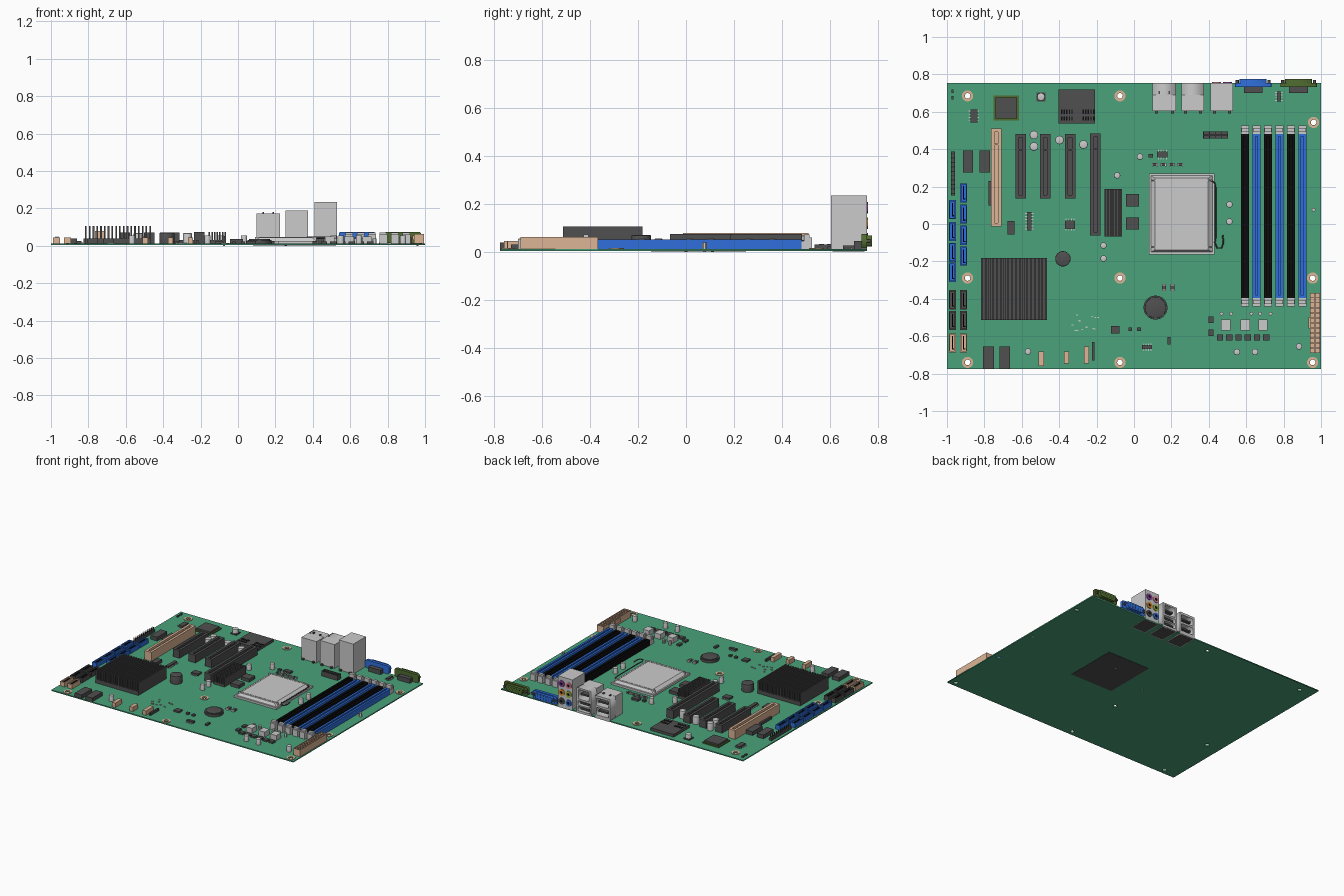
import bpy, bmesh, random
from math import pi, cos, sin
from mathutils import Matrix, Vector

if "Cube" in bpy.data.objects:
    bpy.data.objects.remove(bpy.data.objects["Cube"])

T = 0.012  # top surface of the board
COL = dict(green=(.07, .36, .2), dark=(.08, .08, .08), black=(.004, .004, .004), blue=(.03, .16, .72),
           tan=(.72, .46, .3), olive=(.08, .15, .03), lime=(.35, .5, .05), purple=(.3, .06, .4),
           orange=(.8, .3, .03), pink=(.8, .25, .35))
MAT = {}
for k, c in COL.items():
    MAT[k] = bpy.data.materials.new(k)
    MAT[k].diffuse_color = (*c, 1)


def finish(name, data, mat):
    ob = bpy.data.objects.new(name, data)
    bpy.context.collection.objects.link(ob)
    if mat:
        data.materials.append(MAT[mat])
    bpy.ops.object.select_all(action='DESELECT')
    ob.select_set(True)
    bpy.context.view_layer.objects.active = ob
    return ob


def boxes(name, items, mat=None):
    """One object from (x0, x1, y0, y1, z0, z1) boxes."""
    bm = bmesh.new()
    for x0, x1, y0, y1, z0, z1 in items:
        m = Matrix.Translation(((x0+x1)/2, (y0+y1)/2, (z0+z1)/2)) @ Matrix.Diagonal((x1-x0, y1-y0, z1-z0, 1))
        bmesh.ops.create_cube(bm, size=1, matrix=m)
    me = bpy.data.meshes.new(name)
    bm.to_mesh(me)
    return finish(name, me, mat)


def blocks(name, items, h, mat=None):
    """Boxes of equal height from (centre x, centre y, width, depth)."""
    return boxes(name, [(x-w/2, x+w/2, y-d/2, y+d/2, T, h) for x, y, w, d in items], mat)


def cyls(name, pts, r, z0, z1, mat=None, seg=20, bevel=0):
    bm = bmesh.new()
    for x, y in pts:
        bmesh.ops.create_cone(bm, cap_ends=True, segments=seg, radius1=r, radius2=r, depth=z1-z0,
                              matrix=Matrix.Translation((x, y, (z0+z1)/2)))
    if bevel:
        top = [e for e in bm.edges if all(v.co.z > z1-1e-5 for v in e.verts)]
        bmesh.ops.bevel(bm, geom=top, offset=bevel, segments=2, affect='EDGES', profile=.5)
    me = bpy.data.meshes.new(name)
    bm.to_mesh(me)
    ob = finish(name, me, mat)
    bpy.ops.object.shade_smooth_by_angle()
    return ob


def circle(x, y, r, n=20):
    return [(x+r*cos(2*pi*i/n), y+r*sin(2*pi*i/n)) for i in range(n)]


def rect(x0, x1, y0, y1):
    return [(x0, y0), (x1, y0), (x1, y1), (x0, y1)]


def plate(name, loops, a, b, mat=None, upright=False):
    """Filled outlines (inner loops are holes) between z=a..b, or y=a..b when upright."""
    cu = bpy.data.curves.new(name, 'CURVE')
    cu.dimensions, cu.fill_mode, cu.extrude = '2D', 'BOTH', (b-a)/2
    for loop in loops:
        s = cu.splines.new('POLY')
        s.points.add(len(loop)-1)
        s.use_cyclic_u = True
        for p, (x, y) in zip(s.points, loop):
            p.co = (x, y, 0, 1)
    ob = finish(name, cu, mat)
    ob.location = (0, (a+b)/2, 0) if upright else (0, 0, (a+b)/2)
    ob.rotation_euler.x = pi/2 if upright else 0
    bpy.ops.object.convert(target='MESH')
    return ob


def tray(x0, x1, y0, y1, h, wall, floor):
    """Open-topped socket: floor and four walls."""
    return [(x0, x1, y0, y1, T, floor), (x0, x0+wall, y0, y1, floor, h), (x1-wall, x1, y0, y1, floor, h),
            (x0+wall, x1-wall, y0, y0+wall, floor, h), (x0+wall, x1-wall, y1-wall, y1, floor, h)]


def cells(name, x0, x1, y0, y1, h, nx, ny, mat, t=.004):
    """Power connector: grid of open cells."""
    b = tray(x0, x1, y0, y1, h, t, .025)
    b += [(x-t/2, x+t/2, y0, y1, .025, h-.001) for x in (x0+(x1-x0)*i/nx for i in range(1, nx))]
    b += [(x0, x1, y-t/2, y+t/2, .025, h-.002) for y in (y0+(y1-y0)*i/ny for i in range(1, ny))]
    return boxes(name, b, mat)


def chip(name, x, y, w, d, n, h=.026):
    """Chip body with legs on both long sides."""
    blocks(name, [(x, y, w, d)], h, 'dark')
    legs = []
    for i in range(n):
        for s in (-1, 1):
            t = (i+.5)/n-.5
            legs.append((x+s*(w/2+.004), y+t*d, .012, .005) if d > w else (x+t*w, y+s*(d/2+.004), .005, .012))
    blocks(name+"_legs", legs, .018)


def fins(name, x0, x1, y0, y1, base, h, n, t):
    p = (x1-x0-t)/(n-1)
    boxes(name, [(x0, x1, y0, y1, T, base)] +
          [(x0+i*p, x0+i*p+t, y0, y1, base, h) for i in range(n)], 'dark')


# Board with mounting holes and their rings
holes = [(x, y) for x in (-.89, -.075, .955) for y in (-.74, -.289)] + [(-.89, .685), (-.075, .685), (.96, .543)]
plate("circuit_board", [rect(-1, 1, -.775, .754)] + [circle(x, y, .015) for x, y in holes], .004, T, 'green')
plate("mounting_rings", [circle(x, y, r) for x, y in holes for r in (.03, .0155)], T, .016, 'tan')

# Memory slots with end clips
for i in range(6):
    x = .594+.0612*i
    boxes(f"memory_slot_{i}", tray(x-.021, x+.021, -.395, .482, .052, .015, .034), 'blue' if i % 2 else 'black')
    clip = []
    for s in (-1, 1):
        ya, yb = .043+s*.438, .043+s*.483
        y0, y1 = min(ya, yb), max(ya, yb)
        clip += [(x-.021, x+.021, y0, y1, T, .045), (x-.02, x+.02, y0+.012, y1-.012, .045, .072),
                 (x-.021, x+.021, *sorted((yb, yb-s*.014)), .045, .06)]
    boxes(f"memory_clips_{i}", clip)

# Processor socket, lid, lever and underside plate
boxes("socket_frame", [(.08, .43, -.163, .27, T, .026)])
lid = boxes("socket_lid", [(.09, .42, -.15, .258, .026, .044)])
for v in lid.data.vertices:
    if v.co.z > .03:
        v.co.x = .255+(v.co.x-.255)*.86
        v.co.y = .054+(v.co.y-.054)*.94
boxes("socket_lid_lips", [(.09, .42, y, y+.006, .026, .046) for y in (-.125, .23)])
boxes("socket_underside", [(.08, .43, -.145, .25, .002, .005)], 'dark')
cu = bpy.data.curves.new("socket_lever", 'CURVE')
cu.dimensions, cu.bevel_depth, cu.bevel_resolution = '3D', .004, 1
sp = cu.splines.new('POLY')
path = [(.41, .235), (.432, .22), (.437, .19), (.437, -.07), (.432, -.1), (.445, -.128), (.468, -.128), (.478, -.1), (.474, -.06)]
sp.points.add(len(path)-1)
for p, (x, y) in zip(sp.points, path):
    p.co = (x, y, .04, 1)
finish("socket_lever", cu, 'dark')
bpy.ops.object.convert(target='MESH')

# Heatsinks
fins("large_heatsink", -.818, -.465, -.512, -.182, .04, .106, 18, .009)
fins("small_heatsink", -.157, -.064, -.067, .186, .03, .075, 7, .008)

# Expansion slots with a key across the groove
for n, x, y0, y1, h, m in (("a", -.606, .136, .48, .07, 'dark'), ("b", -.475, .136, .48, .07, 'dark'),
                           ("c", -.342, .136, .48, .07, 'dark'), ("d", -.206, -.062, .484, .075, 'dark'),
                           ("tan", -.736, -.013, .511, .078, 'tan')):
    ky = y1-.08
    boxes("expansion_slot_"+n, tray(x-.028, x+.028, y0, y1, h, .018, .04) + [(x-.01, x+.01, ky-.008, ky, .04, h)], m)

# Drive connectors: two columns at the left edge
drives = [(-.971, .077, 'blue'), (-.971, -.04, 'blue'), (-.971, -.152, 'blue'), (-.971, -.258, 'blue'),
          (-.911, .166, 'blue'), (-.911, .053, 'blue'), (-.911, -.06, 'blue'), (-.911, -.172, 'blue')]
drives += [(x, y, m) for x in (-.971, -.911) for y, m in ((-.405, 'dark'), (-.516, 'dark'), (-.636, 'tan'))]
for i, (x, y, m) in enumerate(drives):
    boxes(f"drive_connector_{i}", tray(x-.019, x+.019, y-.051, y+.051, .045, .007, .02), m)
    boxes(f"drive_tongue_{i}", [(x-.003, x+.003, y-.036, y+.036, .02, .042), (x-.003, x+.01, y-.036, y-.03, .02, .042)], 'black')

# Power connectors
cells("main_power_connector", .94, .995, -.69, -.368, .063, 2, 12, 'tan')
boxes("main_power_latch", [(.932, .94, -.56, -.5, .03, .055)], 'tan')
cells("processor_power_connector", .37, .503, .457, .495, .05, 4, 2, 'dark')

# Rear port towers: solid back plus open-faced shell
ports = dict(
    a=(.1, .225, .172, [(.113, .212, .03, .085), (.113, .212, .1, .155)]),
    b=(.255, .375, .19, [(.267, .363, .02, .052), (.267, .363, .062, .094), (.272, .358, .108, .178)]))
for n, (x0, x1, h, op) in ports.items():
    boxes(f"port_tower_{n}", [(x0, x1, .605, .69, .003, h)])
    plate(f"port_shell_{n}", [rect(x0, x1, .003, h)] + [rect(*o) for o in op], .69, .755, None, True)
    boxes(f"port_tongues_{n}", [(a+.012, b-.012, .69, .745, (c+d)/2-.006, (c+d)/2+.006) for a, b, c, d in op], 'dark')
boxes("port_tower_c", [(.41, .53, .605, .754, .003, .235)])
boxes("tower_pips", [(x, x+.008, .695, .71, .17, .18) for x in (.13, .185)], 'dark')
boxes("tower_feet", [(x-.008, x+.008, .59, .605, T, .022) for x in (.12, .205, .275, .355, .43, .51)], 'dark')
boxes("tower_undersides", [(x, x+.11, .61, .745, .0025, .004) for x in (.105, .26, .415)], 'dark')
for i, m in enumerate(('blue', 'lime', 'pink', 'dark', 'orange', 'purple')):
    x, z = (.441, .499)[i // 3], .055+.065*(i % 3)
    plate(f"audio_jack_{i}", [circle(x, z, .024), circle(x, z, .011)], .753, .76, m, True)
    plate(f"audio_hole_{i}", [circle(x, z, .011)], .753, .756, 'black', True)

# Two D-shaped display / serial connectors
for n, cx, m, rows in (("blue", .637, 'blue', (5, 5, 5)), ("green", .88, 'olive', (5, 4))):
    plate(f"d_flange_{n}", [[(cx+sx*.098, .045+sz*.024) for sx, sz in ((-1, -1), (-.9, -1.25), (.9, -1.25), (1, -1), (1, 1), (.9, 1.25), (-.9, 1.25), (-1, 1))]], .732, .754, m, True)
    plate(f"d_shell_{n}", [[(cx+dx, z) for dx, z in ((-.056, .022), (.056, .022), (.064, .03), (.072, .06), (.065, .068), (-.065, .068), (-.072, .06), (-.064, .03))]], .754, .775, m, True)
    pins = [circle(cx+(i-(k-1)/2)*.023, .045+((len(rows)-1)/2-r)*.013, .0035, 8) for r, k in enumerate(rows) for i in range(k)]
    plate(f"d_pin_holes_{n}", pins, .774, .7755, 'black', True)
    plate(f"d_screws_{n}", [circle(cx+s*.085, .045, .009, 6) for s in (-1, 1)], .754, .77, 'dark', True)
    boxes(f"d_body_{n}", [(cx-.05, cx+.05, .7, .732, T, .045)], 'dark')

# Capacitors, buzzer, battery
cyls("large_capacitors", [(-.535, .476), (-.535, .414), (-.398, .449), (-.27, .425)], .023, T, .068, bevel=.004)
cyls("small_capacitors", [(-.09, .26), (.032, .36), (.51, .104), (.51, .013), (-.163, -.115), (-.163, -.184),
                          (-.567, -.682), (.55, -.684), (.647, -.684), (.882, -.655)], .017, T, .055, bevel=.003)
cyls("tiny_capacitors", [(x, -.479) for x in (.468, .519, .628, .674, .73)] + [(.96, .077)], .01, T, .04, seg=12)
blocks("round_part_base", [(-.497, .68, .048, .048)], .02, 'dark')
cyls("round_part", [(-.497, .68)], .021, T, .05, bevel=.003)
cyls("buzzer", [(-.38, -.186)], .041, T, .07, 'dark', 32, .004)
cyls("battery_holder", [(.115, -.447)], .064, T, .03, 'dark', 40)
cyls("battery", [(.115, -.447)], .056, .03, .036, 'dark', 40, .003)
cyls("underside_pegs", [(-.075, 0), (.96, .077), (.255, .11)], .006, 0, .006, seg=8)

# Large chips
blocks("graphics_chip_base", [(-.683, .62, .136, .132)], .02, 'olive')
blocks("graphics_chip_cap", [(-.683, .62, .116, .112)], .032, 'dark')
blocks("card_socket", [(-.306, .628, .193, .184)], .032, 'dark')
blocks("card_socket_contacts", [(sx+.014*i, y, .007, .022) for sx in (-.387, -.272) for i in range(5)
                                for y in (.565, .6)], .034, 'black')
chip("chip_top_left", -.856, .578, .036, .069, 4)
chip("chip_middle", -.56, .015, .024, .1, 6)
chip("chip_rear_right", .775, .682, .02, .055, 4)
chip("chip_front", .07, -.658, .055, .02, 4)
chip("chip_upper", .152, .372, .056, .033, 4)
chip("chip_square", -.342, -.003, .055, .046, 4)

# Plain dark blocks, headers and small parts
blocks("side_headers", [(-.888, .334, .055, .118), (-.798, .334, .055, .118), (-.778, -.715, .058, .12), (-.69, -.715, .056, .12)], .04, 'dark')
blocks("regulator_blocks", [(-.007, .127, .07, .066), (-.007, .003, .07, .066), (-.657, -.02, .036, .07)], .035, 'dark')
blocks("header_bases", [(-.968, .27, .022, .236), (-.772, .165, .014, .13), (-.218, -.68, .012, .1)], .03, 'dark')
blocks("header_pins", [(-.968+s*.005, .164+.0235*i, .005, .005) for i in range(10) for s in (-1, 1)], .05, 'dark')
blocks("tan_headers", [(-.496, -.72, .027, .078), (-.361, -.714, .027, .064), (-.254, -.7, .027, .09)], .045, 'tan')
blocks("coils", [(.49, -.54, .05, .058), (.594, -.54, .05, .058), (.69, -.54, .05, .058)], .05)
blocks("transistors", [(.46+.0494*i, -.607, .034, .034) for i in range(6)] +
       [(.411, -.512, .026, .036), (.411, -.582, .026, .036), (-.1, -.565, .045, .04), (-.02, -.563, .02, .02),
        (.027, -.563, .02, .02), (.187, -.625, .018, .04), (.09, .365, .025, .018)], .024, 'dark')
smd = [(.112+.045*i, .318, .03, .018) for i in range(4)] + [(.16, -.34, .022, .036), (.206, -.34, .022, .036)]
blocks("small_resistors", smd, .024, 'dark')
blocks("resistor_ends", [(x+s*w*.42 if w > d else x, y if w > d else y+s*d*.42, w*.2 if w > d else w*1.04,
                          d*1.04 if w > d else d*.2) for x, y, w, d in smd for s in (-1, 1)], .025)
random.seed(4)
blocks("tiny_parts", [(random.uniform(-.34, -.18), random.uniform(-.58, -.48), .01, .006) for _ in range(12)], .018)
blocks("corner_parts", [(-.97, .71, .012, .018), (-.97, .675, .012, .018)], .022, 'dark')

for m in bpy.data.materials:
    if m.users and not m.is_grease_pencil:
        m.use_nodes = True
        m.node_tree.nodes["Principled BSDF"].inputs["Base Color"].default_value = m.diffuse_color
